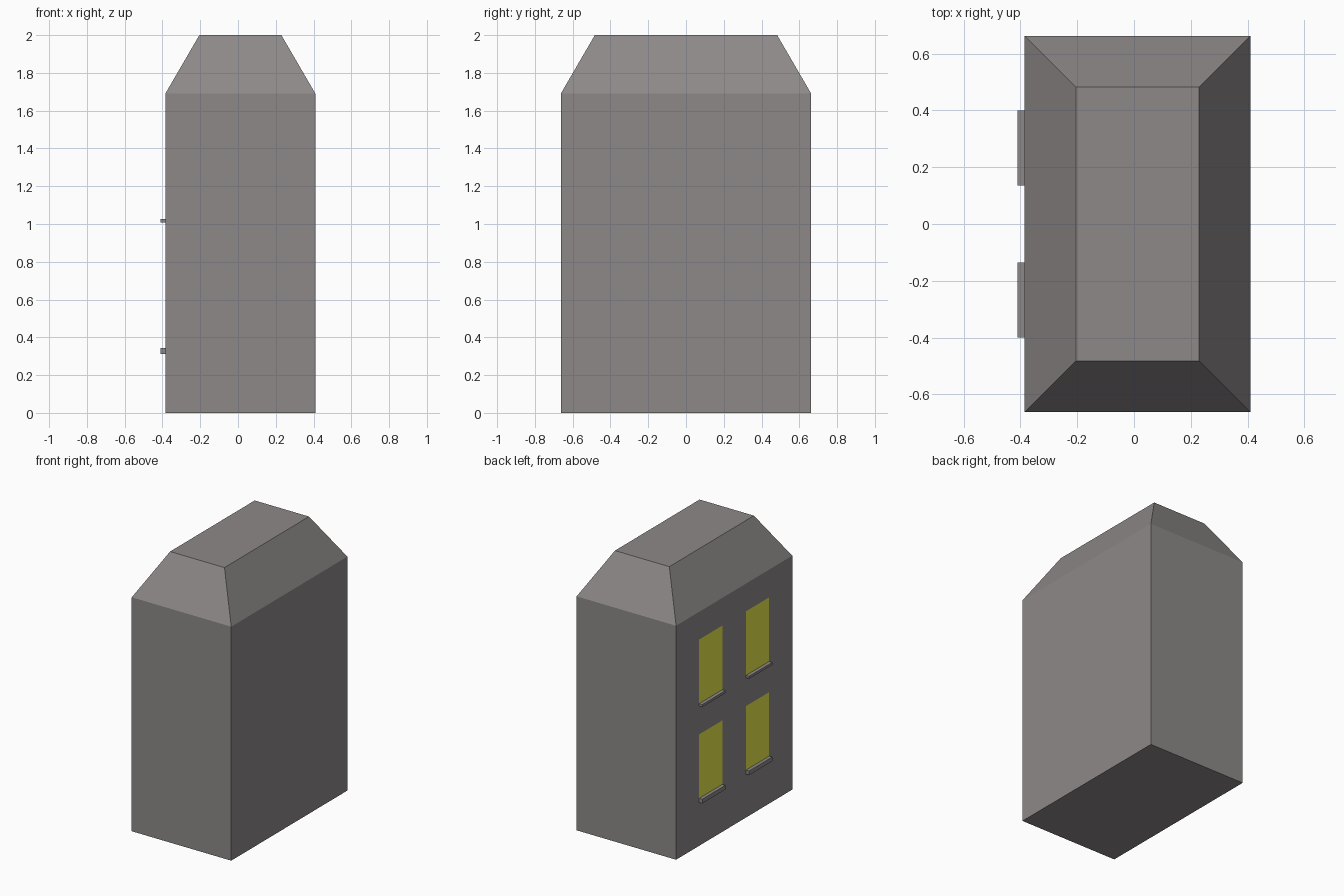
import bpy, bmesh
from mathutils import Vector

if "Cube" in bpy.data.objects:
    bpy.data.objects.remove(bpy.data.objects["Cube"])

# main dimensions
X0, X1, Y = -0.385, 0.41, 0.663
EAVES, TOP = 1.69, 2.0
RUN = 0.255                                  # horizontal run of the roof slopes
BAYS = [(-0.40, -0.135), (0.135, 0.40)]      # window spans in y
FLOORS = [(0.343, 0.805, 0.03), (1.027, 1.49, 0.018)]  # window bottom, top, sill thickness


def material(name, color):
    m = bpy.data.materials.new(name)
    m.diffuse_color = (*color, 1)
    m.use_nodes = True
    m.node_tree.nodes["Principled BSDF"].inputs["Base Color"].default_value = m.diffuse_color
    return m


stone = material("stone", (0.27, 0.25, 0.25))
glass = material("lit_window", (0.8, 0.8, 0.07))


def add_object(name, bm, mats):
    bmesh.ops.recalc_face_normals(bm, faces=bm.faces)
    mesh = bpy.data.meshes.new(name)
    bm.to_mesh(mesh)
    bm.free()
    for m in mats:
        mesh.materials.append(m)
    obj = bpy.data.objects.new(name, mesh)
    bpy.context.collection.objects.link(obj)


def add_box(bm, lo, hi):
    lo, hi = Vector(lo), Vector(hi)
    verts = bmesh.ops.create_cube(bm, size=1)["verts"]
    bmesh.ops.scale(bm, vec=hi - lo, verts=verts)
    bmesh.ops.translate(bm, vec=(lo + hi) / 2, verts=verts)


# walls, with the roof grown from the top face
bm = bmesh.new()
add_box(bm, (X0, -Y, 0), (X1, Y, EAVES))
bm.normal_update()
top = max(bm.faces, key=lambda f: f.calc_center_median().z)
bmesh.ops.inset_region(bm, faces=[top], thickness=RUN)
for v in top.verts:
    v.co.z = TOP

# cut the left wall along the window edges
cuts = [((0, y, 0), (0, 1, 0)) for bay in BAYS for y in bay]
cuts += [((0, 0, z), (0, 0, 1)) for fl in FLOORS for z in fl[:2]]
for co, no in cuts:
    wall = [f for f in bm.faces if all(abs(v.co.x - X0) < 1e-4 for v in f.verts)]
    geom = set(wall)
    for f in wall:
        geom.update(f.edges, f.verts)
    bmesh.ops.bisect_plane(bm, geom=list(geom), plane_co=co, plane_no=no)

# flush window panes
for f in bm.faces:
    c = f.calc_center_median()
    if (abs(c.x - X0) < 1e-4 and any(a < c.y < b for a, b in BAYS)
            and any(lo < c.z < hi for lo, hi, _ in FLOORS)):
        f.material_index = 1
add_object("house_with_hipped_roof", bm, [stone, glass])

# window sills
for i, (z, _, thick) in enumerate(FLOORS):
    for j, (y0, y1) in enumerate(BAYS):
        bm = bmesh.new()
        add_box(bm, (-0.41, y0, z - thick), (X0, y1, z))
        add_object(f"window_sill_{i}_{j}", bm, [stone])
